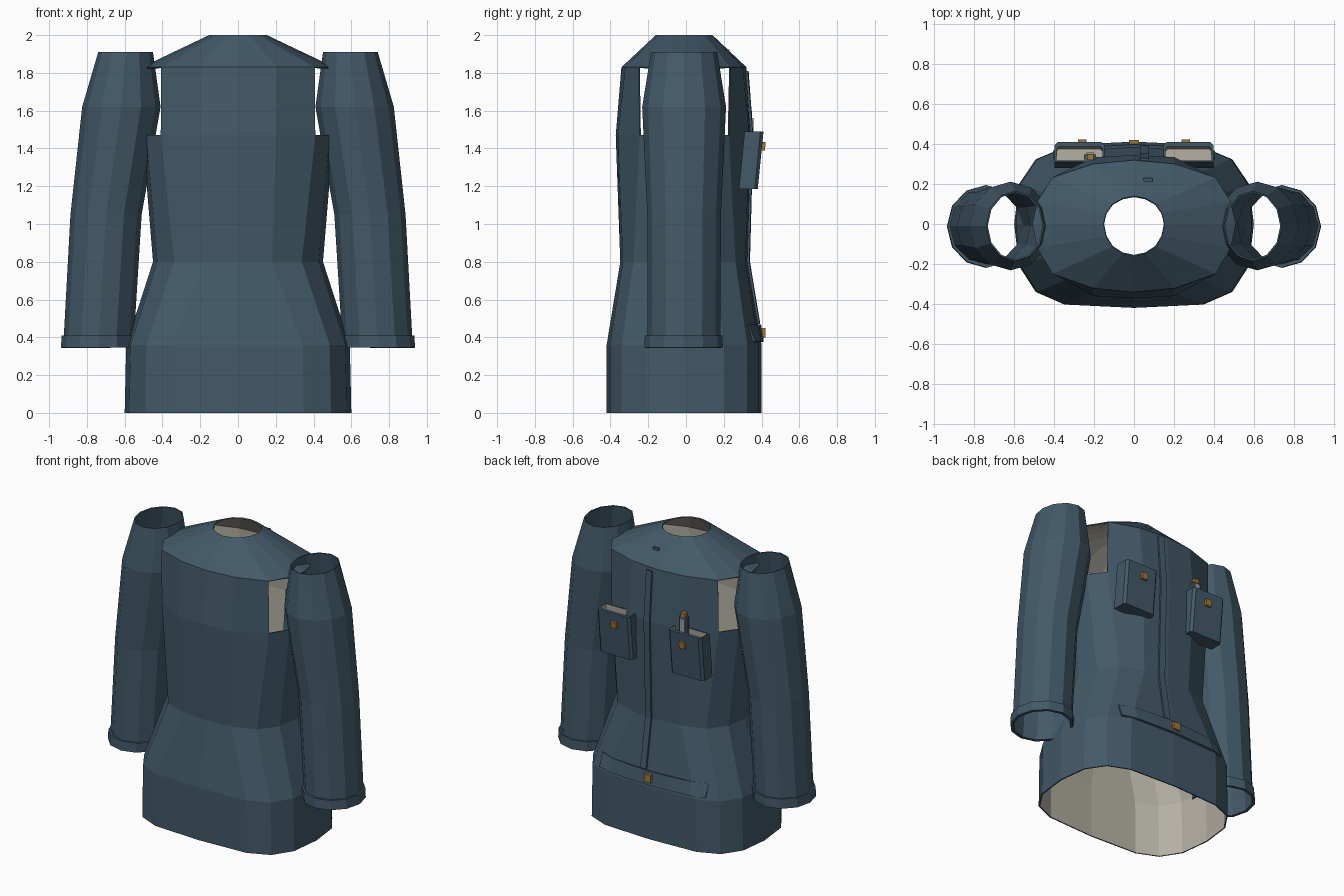
import bpy, bmesh, math
from mathutils import Vector

if "Cube" in bpy.data.objects:
    bpy.data.objects.remove(bpy.data.objects["Cube"])


def material(name, rgb):
    m = bpy.data.materials.new(name)
    m.diffuse_color = (*rgb, 1)
    m.use_nodes = True
    m.node_tree.nodes["Principled BSDF"].inputs["Base Color"].default_value = m.diffuse_color
    return m


CLOTH = material("blue_cloth", (0.055, 0.100, 0.138))
LINING = material("cream_lining", (0.46, 0.435, 0.37))
BRASS = material("brass", (0.36, 0.18, 0.035))
STEEL = material("grey_metal", (0.30, 0.34, 0.36))


def make(name, bm, mats):
    me = bpy.data.meshes.new(name)
    bm.normal_update()
    bm.to_mesh(me)
    bm.free()
    for m in mats:
        me.materials.append(m)
    ob = bpy.data.objects.new(name, me)
    bpy.context.collection.objects.link(ob)
    return ob


def thicken(ob, t, offset=-1, inner=0):
    s = ob.modifiers.new("thickness", 'SOLIDIFY')
    s.thickness, s.offset, s.material_offset = t, offset, inner


def loft(rings, skip=()):
    """Join closed rings of points; skip holds (ring, side) pairs left open."""
    bm = bmesh.new()
    vs = [[bm.verts.new(p) for p in r] for r in rings]
    n = len(rings[0])
    for i in range(len(vs) - 1):
        for k in range(n):
            if (i, k) not in skip:
                j = (k + 1) % n
                bm.faces.new((vs[i][k], vs[i][j], vs[i + 1][j], vs[i + 1][k]))
    return bm


def box(name, centre, size, mat, shear=0.0):
    bm = bmesh.new()
    bmesh.ops.create_cube(bm, size=1)
    for v in bm.verts:
        v.co = Vector(v.co[i] * size[i] for i in range(3))
        v.co.y += v.co.z * shear
        v.co += Vector(centre)
    return make(name, bm, [mat])


# Torso sections: height, half width, front depth, back depth, quarter outline
HEM = [(.58, .96), (.82, .81), (.96, .5)]
SECTIONS = [
    (0.00, .600, .420, .400, HEM),
    (0.36, .592, .420, .400, HEM),
    (0.80, .450, .348, .328, [(.4, .96), (.75, .8), (.95, .45)]),
    (1.47, .505, .372, .345, [(.4, .97), (.81, .66), (.96, .35)]),
    (1.83, .510, .342, .320, [(.4, .94), (.8, .73), (.95, .35)]),
    (2.00, .153, .160, .140, [(.38, .92), (.71, .71), (.92, .38)]),
]


def section_ring(z, hx, yf, yb, quarter):
    q = [(0, 1)] + quarter + [(1, 0)]
    pts = [(x, -y) for x, y in q] + [(x, y) for x, y in q[3::-1]]
    pts += [(-x, y) for x, y in q[1:]] + [(-x, -y) for x, y in q[3:0:-1]]
    return [(x * hx, y * (yf if y < 0 else yb), z) for x, y in pts]


# Torso with open armholes below the shoulder yoke
armholes = {(3, k) for k in (2, 3, 4, 5, 10, 11, 12, 13)}
torso = make("torso", loft([section_ring(*s) for s in SECTIONS], armholes), [CLOTH, LINING])
thicken(torso, 0.008, inner=1)


def back_y(x, z):
    """Depth of the torso's back surface at x, z."""
    def at(s):
        q = [(0, 1)] + s[4] + [(1, 0)]
        u = min(abs(x) / s[1], 1)
        for (x0, y0), (x1, y1) in zip(q, q[1:]):
            if u <= x1:
                return s[3] * (y0 + (y1 - y0) * (u - x0) / (x1 - x0))
        return 0
    for a, b in zip(SECTIONS, SECTIONS[1:]):
        if z <= b[0]:
            return at(a) + (at(b) - at(a)) * (z - a[0]) / (b[0] - a[0])
    return at(SECTIONS[-1])


def back_strip(name, xs, zs, t):
    """Raised band following the back of the torso."""
    bm = bmesh.new()
    g = [[bm.verts.new((x, back_y(x, z) + .001, z)) for x in xs] for z in zs]
    for i in range(len(zs) - 1):
        for k in range(len(xs) - 1):
            bm.faces.new((g[i][k + 1], g[i][k], g[i + 1][k], g[i + 1][k + 1]))
    thicken(make(name, bm, [CLOTH]), t, offset=1)


back_strip("placket", [.03, .075], [.47, .8, 1.47, 1.81], .012)
back_strip("back_belt", [-.4, -.3, -.15, 0, .15, .3, .4], [.375, .465], .014)
box("belt_buckle", (0, .405, .425), (.05, .03, .05), BRASS)
box("collar_loop", (.07, .222, 1.915), (.045, .016, .02), CLOTH)

# Sleeves and cuffs: height, inner x, outer x, front y, back y
SLEEVE = [(.345, .555, .925, -.205, .183), (.41, .55, .922, -.203, .182),
          (1.05, .51, .887, -.205, .185), (1.62, .41, .825, -.232, .212),
          (1.91, .45, .74, -.185, .165)]
CUFF = [(.345, .545, .937, -.22, .195), (.41, .54, .934, -.218, .194)]


def tube(name, rows, side, t):
    rings = []
    for z, x0, x1, y0, y1 in rows:
        rings.append([(side * (x0 + x1) / 2 + (x1 - x0) / 2 * math.cos(a),
                       (y0 + y1) / 2 + (y1 - y0) / 2 * math.sin(a), z)
                      for a in (k * math.tau / 12 for k in range(12))])
    thicken(make(name, loft(rings), [CLOTH]), t)


def pocket(name, side):
    bm = bmesh.new()
    bmesh.ops.create_cube(bm, size=1)
    for v in bm.verts:
        v.co = Vector((v.co.x * .25, v.co.y * .1, v.co.z * .305))
    # softened outer corners
    edges = [e for e in bm.edges if all(v.co.y > 0 for v in e.verts)
             and abs(e.verts[0].co.x - e.verts[1].co.x) < .01]
    bmesh.ops.bevel(bm, geom=edges, offset=.016, segments=1, affect='EDGES')
    # lined opening
    bm.normal_update()
    top = max(bm.faces, key=lambda f: f.calc_center_median().z)
    bmesh.ops.inset_region(bm, faces=[top], thickness=.012)
    for v in top.verts:
        if v.co.y > 0:
            v.co.y -= .012
    res = bmesh.ops.extrude_discrete_faces(bm, faces=[top])
    floor = res["faces"][0]
    for v in floor.verts:
        v.co.z -= .12
    for f in {f for v in floor.verts for f in v.link_faces}:
        f.material_index = 1
    for v in bm.verts:
        v.co += Vector((side * .272, .345 + v.co.z * .1, 1.337))
    make(name, bm, [CLOTH, LINING])


for label, s in (("left", -1), ("right", 1)):
    tube(label + "_sleeve", SLEEVE, s, .008)
    tube(label + "_cuff", CUFF, s, .016)
    pocket(label + "_pocket", s)
    box(label + "_pocket_button", (s * .26, .405, 1.412), (.042, .03, .045), BRASS, .1)

# Small tool standing in one pocket
box("tool_holder", (-.22, .335, 1.47), (.06, .024, .2), CLOTH)
box("tool_body", (-.22, .35, 1.47), (.036, .014, .18), STEEL)
box("tool_tip", (-.22, .335, 1.583), (.032, .03, .03), BRASS)
